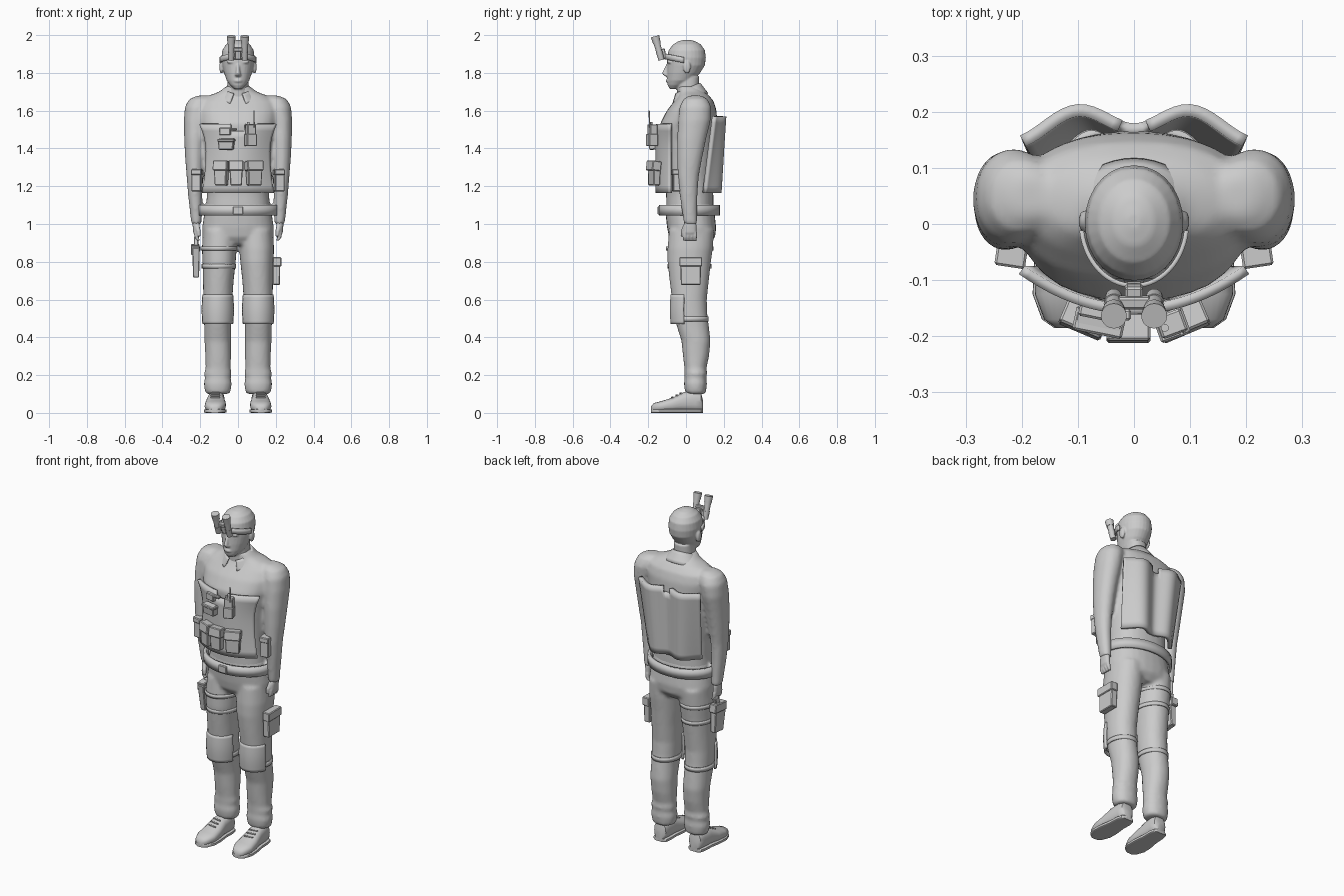
import bpy, bmesh
from math import sin, cos, pi, copysign
from mathutils import Vector, Matrix

cube = bpy.data.objects.get("Cube")
if cube:
    bpy.data.objects.remove(cube, do_unlink=True)

GREY = bpy.data.materials.new("plain_grey")
GREY.use_nodes = True
GREY.diffuse_color = (0.6, 0.6, 0.6, 1)
GREY.node_tree.nodes["Principled BSDF"].inputs["Base Color"].default_value = (0.6, 0.6, 0.6, 1)


def finish(name, bm, smooth=True):
    bmesh.ops.recalc_face_normals(bm, faces=bm.faces)
    mesh = bpy.data.meshes.new(name)
    bm.to_mesh(mesh)
    bm.free()
    mesh.materials.append(GREY)
    ob = bpy.data.objects.new(name, mesh)
    bpy.context.collection.objects.link(ob)
    if smooth:
        bpy.ops.object.select_all(action='DESELECT')
        ob.select_set(True)
        bpy.context.view_layer.objects.active = ob
        bpy.ops.object.shade_smooth_by_angle(angle=0.7)
    return ob


def loft(bm, rings, axis='z', s=1, n=28, p=2.3):
    """Closed body through rounded rings (t, a, b, radius_a, radius_b)."""
    loops = []
    for t, a, b, ra, rb in rings:
        loop = []
        for i in range(n):
            c, d = cos(2 * pi * i / n), sin(2 * pi * i / n)
            u = a + ra * copysign(abs(c) ** (2 / p), c)
            w = b + rb * copysign(abs(d) ** (2 / p), d)
            loop.append(bm.verts.new((s * u, w, t) if axis == 'z' else (s * u, t, w)))
        loops.append(loop)
    for lo, hi in zip(loops, loops[1:]):
        for i in range(n):
            bm.faces.new((lo[i], lo[(i + 1) % n], hi[(i + 1) % n], hi[i]))
    bm.faces.new(loops[0])
    bm.faces.new(loops[-1])


def ball(bm, centre, radii):
    bmesh.ops.create_uvsphere(bm, u_segments=16, v_segments=10, radius=1,
                              matrix=Matrix.Translation(centre) @ Matrix.Diagonal((*radii, 1)))


def fuse(name, bm, voxel, rounds):
    """Merge overlapping bodies into one soft skin."""
    ob = finish(name, bm)
    m = ob.modifiers.new("fuse", 'REMESH')
    m.mode, m.voxel_size, m.use_smooth_shade = 'VOXEL', voxel, True
    m = ob.modifiers.new("soften", 'SMOOTH')
    m.factor, m.iterations = 0.5, rounds
    return ob


def sheet(name, f, u0, u1, nu=32, nv=8, thick=0.02, closed=False, keep=None):
    """Curved panel from a function of u and v, given thickness."""
    bm = bmesh.new()
    cols = nu if closed else nu + 1
    us = [u0 + (u1 - u0) * i / nu for i in range(nu + 1)]
    grid = [[bm.verts.new(f(us[i], j / nv)) for j in range(nv + 1)] for i in range(cols)]
    for i in range(nu):
        for j in range(nv):
            if keep is None or keep((us[i] + us[i + 1]) / 2, (j + 0.5) / nv):
                k = (i + 1) % cols
                bm.faces.new((grid[i][j], grid[k][j], grid[k][j + 1], grid[i][j + 1]))
    bmesh.ops.delete(bm, geom=[v for v in bm.verts if not v.link_faces], context='VERTS')
    ob = finish(name, bm)
    m = ob.modifiers.new("thickness", 'SOLIDIFY')
    m.thickness, m.offset = thick, 0
    return ob


def band(name, cx, cy, rx, ry, z0, z1, thick):
    return sheet(name, lambda a, v: (cx + rx * sin(a), cy - ry * cos(a), z0 + (z1 - z0) * v),
                 0, 2 * pi, 36, 1, thick, closed=True)


def box(name, centre, size, turn=0, tilt=0, taper=1, bevel=0.004):
    """Box turned about z, leaned about x, narrowed at the bottom."""
    bm = bmesh.new()
    bmesh.ops.create_cube(bm, size=1)
    for v in bm.verts:
        k = taper if v.co.z < 0 else 1
        v.co = (v.co.x * size[0] * k, v.co.y * size[1] * k, v.co.z * size[2])
    bmesh.ops.bevel(bm, geom=bm.edges[:], offset=bevel, segments=1, affect='EDGES')
    bm.transform(Matrix.Translation(centre) @ Matrix.Rotation(turn, 4, 'Z') @ Matrix.Rotation(tilt, 4, 'X'))
    return finish(name, bm, False)


def tube(name, a, b, r0, r1, n=20):
    a, b = Vector(a), Vector(b)
    bm = bmesh.new()
    rot = (b - a).to_track_quat('Z', 'Y').to_matrix().to_4x4()
    bmesh.ops.create_cone(bm, cap_ends=True, segments=n, radius1=r0, radius2=r1,
                          depth=(b - a).length, matrix=Matrix.Translation((a + b) / 2) @ rot)
    return finish(name, bm)


SIDES = ((1, "left"), (-1, "right"))

# Head with face and ears
bm = bmesh.new()
loft(bm, [(1.715, 0, -.062, .02, .025), (1.735, 0, -.05, .042, .047), (1.76, 0, -.03, .06, .07),
          (1.80, 0, -.013, .074, .088), (1.84, 0, 0, .084, .1), (1.88, 0, .002, .088, .103),
          (1.92, 0, .004, .083, .096), (1.95, 0, .005, .064, .074), (1.968, 0, .005, .036, .044),
          (1.975, 0, .005, .012, .014)], p=2.05)
loft(bm, [(1.845, 0, -.095, .007, .01), (1.80, 0, -.107, .012, .02), (1.79, 0, -.104, .017, .018),
          (1.78, 0, -.098, .011, .01)], n=12)
ball(bm, (0, -.092, 1.758), (.024, .015, .012))
loft(bm, [(1.62, 0, .015, .06, .06), (1.70, 0, .01, .056, .057), (1.78, 0, .01, .055, .06)])
for s, side in SIDES:
    ball(bm, (s * .088, .005, 1.83), (.011, .02, .034))
    ball(bm, (s * .033, -.084, 1.858), (.026, .016, .009))
    ball(bm, (s * .034, -.077, 1.835), (.014, .014, .009))
fuse("head", bm, .005, 2)

# Shirt with sleeves
bm = bmesh.new()
loft(bm, [(1.06, 0, .02, .172, .125), (1.15, 0, .02, .165, .125), (1.25, 0, .015, .168, .127),
          (1.35, 0, .015, .177, .137), (1.45, 0, .015, .19, .147), (1.53, 0, .014, .205, .152),
          (1.60, 0, .03, .215, .132), (1.65, 0, .042, .20, .105), (1.68, 0, .04, .155, .082),
          (1.70, 0, .03, .1, .07), (1.73, 0, .012, .062, .057)])
ARM = [(1.68, .185, .05, .03, .035), (1.66, .2, .05, .06, .065), (1.62, .213, .05, .068, .084),
       (1.55, .223, .045, .064, .086), (1.45, .228, .03, .057, .077), (1.35, .23, .02, .05, .066),
       (1.25, .229, .012, .043, .056), (1.15, .227, .014, .037, .047), (1.05, .222, .02, .031, .039),
       (1.0, .22, .024, .028, .035)]
for s, side in SIDES:
    loft(bm, ARM, s=s, p=2.1)
fuse("shirt", bm, .011, 5)

# Shirt collar, open at the front
def collar(a, v):
    top = 1.745 - .028 * (1 + cos(a))
    return ((.115 - .053 * v) * sin(a), .02 - .012 * v - (.094 - .03 * v) * cos(a), top - .055 * (1 - v))
sheet("collar", collar, .36, 2 * pi - .36, 36, 4, .009)

# Hands
for s, side in SIDES:
    bm = bmesh.new()
    loft(bm, [(1.03, .221, .024, .02, .026), (.99, .222, .022, .018, .034),
              (.955, .221, .02, .016, .036), (.94, .218, .02, .012, .034)], s=s)
    for k in range(4):
        y = -.008 + .019 * k
        loft(bm, [(.955, .221, y, .011, .0095), (.93, .219, y, .011, .009),
                  (.912, .21, y, .009, .008)], s=s, n=12)
    loft(bm, [(1.0, .217, .0, .012, .012), (.965, .21, -.016, .012, .011),
              (.935, .206, -.018, .009, .008)], s=s, n=12)
    fuse(side + "_hand", bm, .005, 2)

# Trousers
bm = bmesh.new()
loft(bm, [(1.12, 0, .02, .166, .124), (1.05, 0, .022, .18, .13), (.98, 0, .03, .19, .13),
          (.93, 0, .032, .188, .122), (.89, 0, .03, .13, .09)])
LEG = [(.97, .095, .03, .09, .12), (.87, .099, .022, .092, .12), (.8, .1, .017, .088, .115),
       (.7, .104, .017, .081, .104), (.6, .107, .018, .077, .092), (.52, .108, .024, .074, .089),
       (.46, .108, .036, .071, .085), (.38, .107, .053, .07, .077), (.3, .105, .053, .068, .069),
       (.235, .105, .05, .066, .058), (.21, .107, .052, .073, .06), (.185, .107, .05, .068, .057),
       (.155, .107, .05, .074, .061), (.12, .107, .05, .069, .057), (.1, .107, .052, .062, .052)]
for s, side in SIDES:
    loft(bm, LEG, s=s, p=2.15)
fuse("trousers", bm, .011, 3)

# Shoes, knee pads and knee straps
SHOE = [(-.185, .016, .028), (-.17, .038, .046), (-.125, .056, .058), (-.07, .055, .075),
        (-.01, .046, .105), (.05, .045, .112), (.08, .038, .1), (.09, .024, .06)]
for s, side in SIDES:
    bm = bmesh.new()
    loft(bm, [(y, .117 - .03 * y, h / 2 + .006, w, h / 2) for y, w, h in SHOE], 'y', s, 24, 2.5)
    finish(side + "_shoe", bm)
    bm = bmesh.new()
    loft(bm, [(y, .117 - .03 * y, .01, w + .004, .01) for y, w, h in SHOE], 'y', s, 24, 6)
    finish(side + "_sole", bm)
    for k in range(3):
        y, z = -.075 + .022 * k, .082 + .011 * k
        tube(side + "_shoe_lace", (s * .095, y, z), (s * .145, y + .008, z), .004, .004, 8)
    def pad(a, v, s=s):
        swell = 1 + .05 * sin(pi * v)
        return (s * .107 + .08 * swell * sin(a), .02 - .095 * swell * cos(a), .47 + .155 * v)
    sheet(side + "_knee_pad", pad, -1.25, 1.25, 20, 10, .012)
    band(side + "_knee_strap", s * .108, .026, .077, .091, .485, .51, .006)

# Belt and buckle
band("belt", 0, .018, .203, .153, 1.045, 1.1, .016)
box("buckle", (0, -.142, 1.072), (.054, .016, .044))

# Vest front, notched at the neck
def vest_front(u, v):
    w = .165 + (.22 if v > .6 else .06) * (v - .6) ** 2
    return (w * u, -.152 + .07 * u * u, 1.165 + .365 * v)
sheet("vest_front", vest_front, -1, 1, 32, 10, .018, keep=lambda u, v: abs(u) > .17 or v < .9)

# Vest back, two padded lobes
def vest_back(u, v):
    y = .17 + .034 * sin(pi * u) ** 2 - .022 * u ** 4 - (1 - v) * (.018 + .035 * u * u)
    return ((.172 + .026 * v) * u, y, 1.165 + .405 * v)
sheet("vest_back", vest_back, -1, 1, 32, 12, .022, keep=lambda u, v: abs(u) > .13 or v < .91)

# Chest pouches with flaps
for name, x, y, w, turn in (("right", -.088, -.165, .075, -.4), ("middle", -.01, -.182, .072, 0),
                            ("left", .085, -.168, .085, .4)):
    box(name + "_pouch", (x, y, 1.262), (w, .042, .115), turn, 0, .85)
    box(name + "_pouch_flap", (x, y - .003, 1.308), (w + .006, .05, .052), turn, -.12)
box("small_pouch", (-.062, -.172, 1.423), (.085, .04, .058), -.2, .1, .9)
box("small_pouch_flap", (-.062, -.175, 1.443), (.09, .044, .016), -.2)
box("clip", (-.068, -.157, 1.49), (.06, .024, .04), -.2)
box("clip_bar", (-.03, -.162, 1.502), (.05, .02, .014))

# Radio with antenna
box("radio", (.067, -.178, 1.47), (.048, .042, .115), .35)
box("radio_holder", (.067, -.18, 1.445), (.056, .05, .065), .35)
tube("radio_knob", (.055, -.185, 1.52), (.055, -.185, 1.54), .007, .007, 12)
tube("antenna", (.085, -.192, 1.51), (.085, -.195, 1.6), .004, .003, 8)

# Pouches by the forearms
for s, side in SIDES:
    box(side + "_hip_pouch", (s * .217, -.042, 1.23), (.05, .06, .115), s * .15)
    box(side + "_hip_pouch_flap", (s * .217, -.044, 1.275), (.055, .066, .03), s * .15)

# Thigh pouch and thigh holster with straps
box("thigh_pouch", (.203, .025, .74), (.04, .11, .125), 0, 0, .95)
box("thigh_pouch_flap", (.207, .025, .8), (.044, .12, .05))
for z, rx, ry in ((.765, .088, .113), (.86, .095, .123)):
    band("thigh_strap", -.101, .019, rx, ry, z, z + .022, .006)
box("holster", (-.222, .02, .8), (.04, .1, .16), 0, .1, .8)
box("holster_flap", (-.226, .022, .865), (.044, .105, .05), 0, .1)
box("holster_grip", (-.222, .035, .905), (.024, .035, .05), 0, -.3)

# Headband and raised goggles
sheet("headband", lambda a, v: (.094 * sin(a), .002 - .112 * cos(a), 1.85 + .022 * cos(a) + .03 * v),
      -1.45, 1.45, 28, 2, .008)
box("goggle_mount", (0, -.122, 1.9), (.032, .03, .055), 0, .2)
box("goggle_bridge", (0, -.14, 1.925), (.06, .022, .022), 0, .2)
for s, side in SIDES:
    def at(t, s=s):
        return (s * .036, -.13 - .034 * t, 1.868 + .126 * t)
    tube(side + "_goggle_eyepiece", at(0), at(.35), .015, .018)
    tube(side + "_goggle_body", at(.35), at(.72), .016, .018)
    tube(side + "_goggle_lens", at(.7), at(1), .02, .023)
